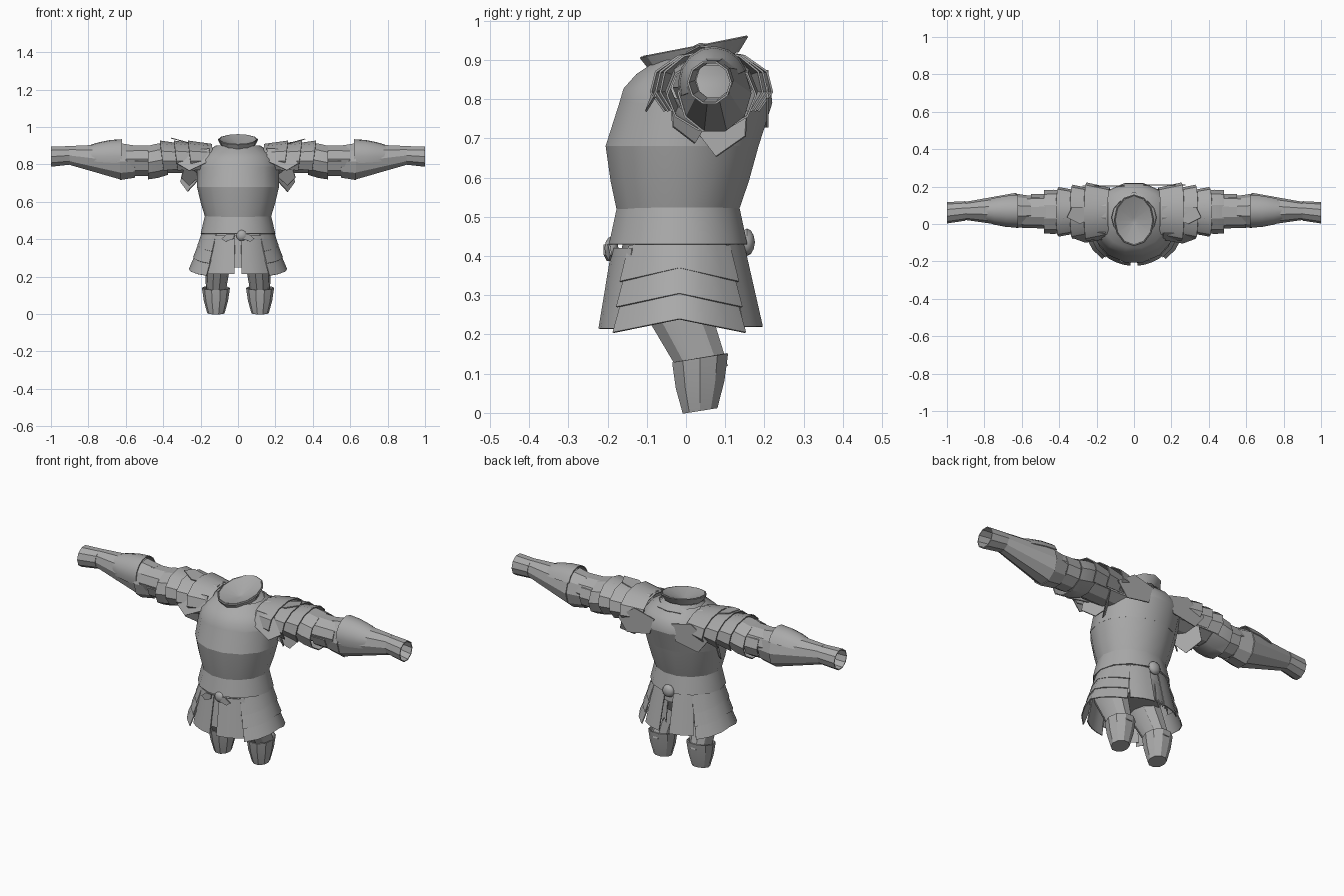
import bpy, bmesh, math
from mathutils import Euler, Vector

cube = bpy.data.objects.get("Cube")
if cube:
    bpy.data.objects.remove(cube, do_unlink=True)

GREY = (0.4, 0.4, 0.4, 1)
THICKNESS = 0.005
ARM_AXIS = (0.065, 0.83)
steel = bpy.data.materials.new("grey_steel")
steel.use_nodes = True
steel.diffuse_color = GREY
steel.node_tree.nodes["Principled BSDF"].inputs["Base Color"].default_value = GREY
parts = []


def finish(name, bm, hollow=True):
    bmesh.ops.recalc_face_normals(bm, faces=bm.faces)
    if hollow:
        bmesh.ops.solidify(bm, geom=bm.faces[:], thickness=THICKNESS)
        bmesh.ops.recalc_face_normals(bm, faces=bm.faces)
    mesh = bpy.data.meshes.new(name)
    bm.to_mesh(mesh)
    bm.free()
    mesh.materials.append(steel)
    obj = bpy.data.objects.new(name, mesh)
    bpy.context.collection.objects.link(obj)
    parts.append(obj)


def shell(name, start, end, centre, size, flare=1.0, bulge=0.0, steps=1, drift=(0, 0),
          tilt=0.0, droop=0.0, along="z", side=1, sides=12, arc=None, cap=False,
          ragged=0.0):
    """Oval tube, or an arc of one, that scales by flare and bulge along its length."""
    bm = bmesh.new()
    first, last = arc or (0, 360)
    count = sides + 1 if arc else sides
    rows = []
    for step in range(steps + 1):
        t = step / steps
        scale = 1 + (flare - 1) * t + bulge * math.sin(math.pi * t)
        row = []
        for k in range(count):
            angle = math.radians(first + (last - first) * k / sides)
            sine = math.sin(angle)
            a = centre[0] + drift[0] * t + size[0] * scale * math.cos(angle)
            b = centre[1] + drift[1] * t + size[1] * scale * sine
            level = start + (end - start) * t + tilt * scale * sine - droop * abs(sine)
            if step == steps and k % 2:
                level += ragged
            place = (side * a, b, level) if along == "z" else (side * level, a, b)
            row.append(bm.verts.new(place))
        rows.append(row)
    for low, high in zip(rows, rows[1:]):
        for k in range(sides):
            j = (k + 1) % count
            bm.faces.new((low[k], low[j], high[j], high[k]))
    if cap:
        bm.faces.new(rows[-1])
    finish(name, bm)


def plate(name, centre, width, height, turn, side):
    """Thin pointed plate, turned about x, y and z by degrees."""
    bm = bmesh.new()
    bmesh.ops.create_circle(bm, cap_ends=True, segments=5, radius=1)
    rotation = Euler([math.radians(angle) for angle in turn]).to_matrix()
    for v in bm.verts:
        v.co = Vector(centre) + rotation @ Vector((v.co.x * width, 0, v.co.y * height))
        v.co.x *= side
    finish(name, bm)


def knob(name, centre, size):
    bm = bmesh.new()
    bmesh.ops.create_icosphere(bm, subdivisions=2, radius=size)
    for v in bm.verts:
        v.co.y *= 0.6
        v.co += Vector(centre)
    finish(name, bm, hollow=False)


# Breastplate, shoulder dome and collar
shell("breastplate", 0.5, 0.68, (0, -0.022), (0.17, 0.155), flare=1.29, bulge=0.02,
      steps=2, drift=(0, 0.012), sides=14)
shell("upper_chest", 0.68, 0.79, (0, -0.01), (0.22, 0.2), drift=(0, 0.035), sides=14)
shell("shoulder_dome", 0.79, 0.9, (0, 0.025), (0.22, 0.2), flare=0.55, bulge=0.13,
      steps=3, drift=(0, 0.01), sides=14)
shell("collar_base", 0.87, 0.9, (0, 0.03), (0.14, 0.14), flare=0.65, tilt=0.02)
shell("collar", 0.9, 0.935, (0, 0.02), (0.085, 0.11), flare=1.22, tilt=0.022)
shell("collar_hollow", 0.935, 0.9, (0, 0.02), (0.1, 0.13), flare=0.1, tilt=0.025,
      cap=True)

# Waist, hips and belt knots
shell("waist_band", 0.525, 0.43, (0, -0.02), (0.177, 0.16), flare=1.13, sides=14)
shell("hips", 0.45, 0.3, (0, -0.01), (0.17, 0.15), flare=0.8, bulge=0.15, steps=2,
      cap=True)
shell("front_cloth", 0.42, 0.25, (0, -0.02), (0.19, 0.16), flare=1.15,
      sides=2, arc=(-98, -82))
knob("front_knot", (0.02, -0.19, 0.42), 0.03)
knob("back_knot", (0, 0.155, 0.435), 0.035)

for side, label in ((1, "left"), (-1, "right")):
    # Layered side skirt
    for i in range(3):
        top = 0.46 - 0.065 * i
        shell(f"{label}_skirt_band_{i}", top, top - 0.09, (0, -0.017),
              (0.185 + 0.02 * i, 0.17 + 0.01 * i), flare=1.17, droop=0.045, side=side,
              sides=6, arc=(-50, 50))
    # Hanging plates and the cloth beneath them
    shell(f"{label}_front_tasset", 0.42, 0.215, (0, -0.02), (0.19, 0.17), flare=1.2,
          steps=2, side=side, sides=4, arc=(-85, -44))
    shell(f"{label}_back_tasset", 0.43, 0.22, (0, -0.015), (0.185, 0.165), flare=1.2,
          steps=2, drift=(0, 0.015), side=side, sides=4, arc=(48, 82))
    shell(f"{label}_ragged_lining", 0.4, 0.25, (0, -0.015), (0.17, 0.15), flare=1.1,
          side=side, sides=10, arc=(45, 84), ragged=0.025)
    plate(f"{label}_bow_tail", (0.05, -0.2, 0.41), 0.04, 0.02, (0, 20, 10), side)

    # Legs
    shell(f"{label}_thigh", 0.32, 0.12, (0.105, -0.05), (0.075, 0.1), flare=0.7,
          steps=2, drift=(0.013, 0.09), side=side, sides=10)
    shell(f"{label}_greave", 0.14, 0.005, (0.118, 0.036), (0.075, 0.075), flare=0.62,
          bulge=0.06, steps=2, tilt=0.012, side=side, sides=10, cap=True)

    # Arm tubes
    limb = dict(along="x", side=side, sides=10)
    shell(f"{label}_upper_arm", 0.15, 0.6, ARM_AXIS, (0.1, 0.085), flare=0.85,
          steps=2, **limb)
    shell(f"{label}_elbow", 0.55, 0.63, (0.07, 0.815), (0.08, 0.09), flare=1.15, **limb)
    shell(f"{label}_forearm", 0.63, 0.9, (0.075, 0.815), (0.092, 0.1), flare=0.53,
          steps=3, drift=(-0.005, 0.033), **limb)
    shell(f"{label}_wrist", 0.9, 1, (0.07, 0.848), (0.052, 0.052), flare=1.1,
          drift=(-0.01, -0.006), **limb)
    shell(f"{label}_arm_cuff", 0.375, 0.48, ARM_AXIS, (0.11, 0.09), flare=1.05,
          bulge=0.05, steps=2, drift=(0, -0.02), **limb)
    shell(f"{label}_lower_cuff", 0.47, 0.55, (0.07, 0.815), (0.09, 0.08), **limb)

    # Curved guards over the elbow and shoulder
    guard = dict(along="x", side=side, sides=8)
    shell(f"{label}_elbow_guard", 0.62, 0.81, (0.07, 0.84), (0.09, 0.095), flare=0.6,
          bulge=0.1, steps=3, arc=(20, 200), **guard)
    for i in range(3):
        inner = 0.13 + 0.075 * i
        shell(f"{label}_shoulder_plate_{i}", inner, inner + 0.125, ARM_AXIS,
              (0.13 - 0.01 * i, 0.08), flare=1.22, steps=2, tilt=0.01,
              arc=(-40, 220), **guard)

    # Loose flaps around the shoulder
    plate(f"{label}_blade_plate", (0.16, 0.205, 0.8), 0.12, 0.075, (0, 10, 0), side)
    plate(f"{label}_armpit_flap", (0.26, 0.1, 0.73), 0.07, 0.085, (-20, 40, 40), side)
    plate(f"{label}_lower_flap", (0.26, 0.0, 0.75), 0.06, 0.07, (20, 40, -30), side)
    plate(f"{label}_front_flap", (0.23, -0.07, 0.83), 0.1, 0.06, (-30, 25, -10), side)
    plate(f"{label}_raised_tip", (0.29, 0.05, 0.92), 0.075, 0.05, (90, -15, 0), side)

# Smooth shading with crisp plate edges
bpy.ops.object.select_all(action="DESELECT")
for obj in parts:
    obj.select_set(True)
bpy.context.view_layer.objects.active = parts[0]
bpy.ops.object.shade_smooth_by_angle(angle=math.radians(30))
